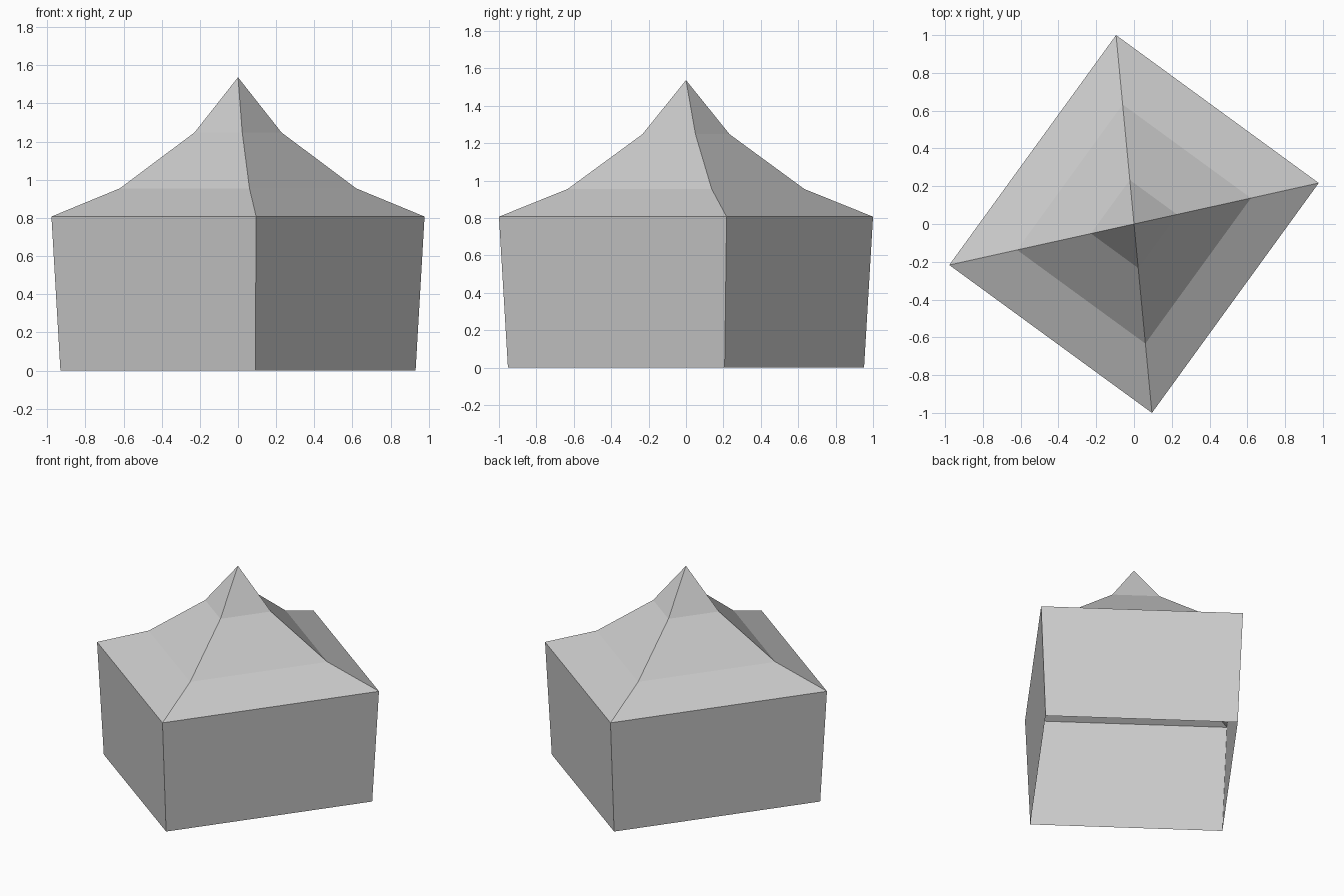
import bpy, math

cube = bpy.data.objects.get("Cube")
if cube:
    bpy.data.objects.remove(cube, do_unlink=True)

# Single plain canvas colour
canvas = bpy.data.materials.new("grey_canvas")
canvas.use_nodes = True
colour = (0.6, 0.6, 0.6, 1)
canvas.diffuse_color = colour
canvas.node_tree.nodes["Principled BSDF"].inputs["Base Color"].default_value = colour

# Half of the footprint corners; the others are opposite
HALF = [(0.978, 0.217), (-0.095, 1.0)]
CORNERS = HALF + [(-x, -y) for x, y in HALF]


def shell(name, rings, apex=None):
    """Open four-sided shell through (scale, height) rings, closed by an apex if given."""
    verts = [(x * s, y * s, z) for s, z in rings for x, y in CORNERS]
    faces = []
    for r in range(len(rings) - 1):
        for i in range(4):
            a, b = r * 4 + i, r * 4 + (i + 1) % 4
            faces.append((a, b, b + 4, a + 4))
    if apex is not None:
        top = len(verts)
        verts.append((0, 0, apex))
        faces += [(top - 4 + i, top - 4 + (i + 1) % 4, top) for i in range(4)]
    mesh = bpy.data.meshes.new(name)
    mesh.from_pydata(verts, [], faces)
    mesh.materials.append(canvas)
    obj = bpy.data.objects.new(name, mesh)
    bpy.context.collection.objects.link(obj)
    return obj


# Walls flare slightly towards the eaves; the base is open
shell("tent_walls", [(0.952, 0), (1, 0.807)])
# Roof sweeps up in three slopes to a point
shell("tent_roof", [(1, 0.807), (0.633, 0.955), (0.233, 1.248)], apex=1.537)
